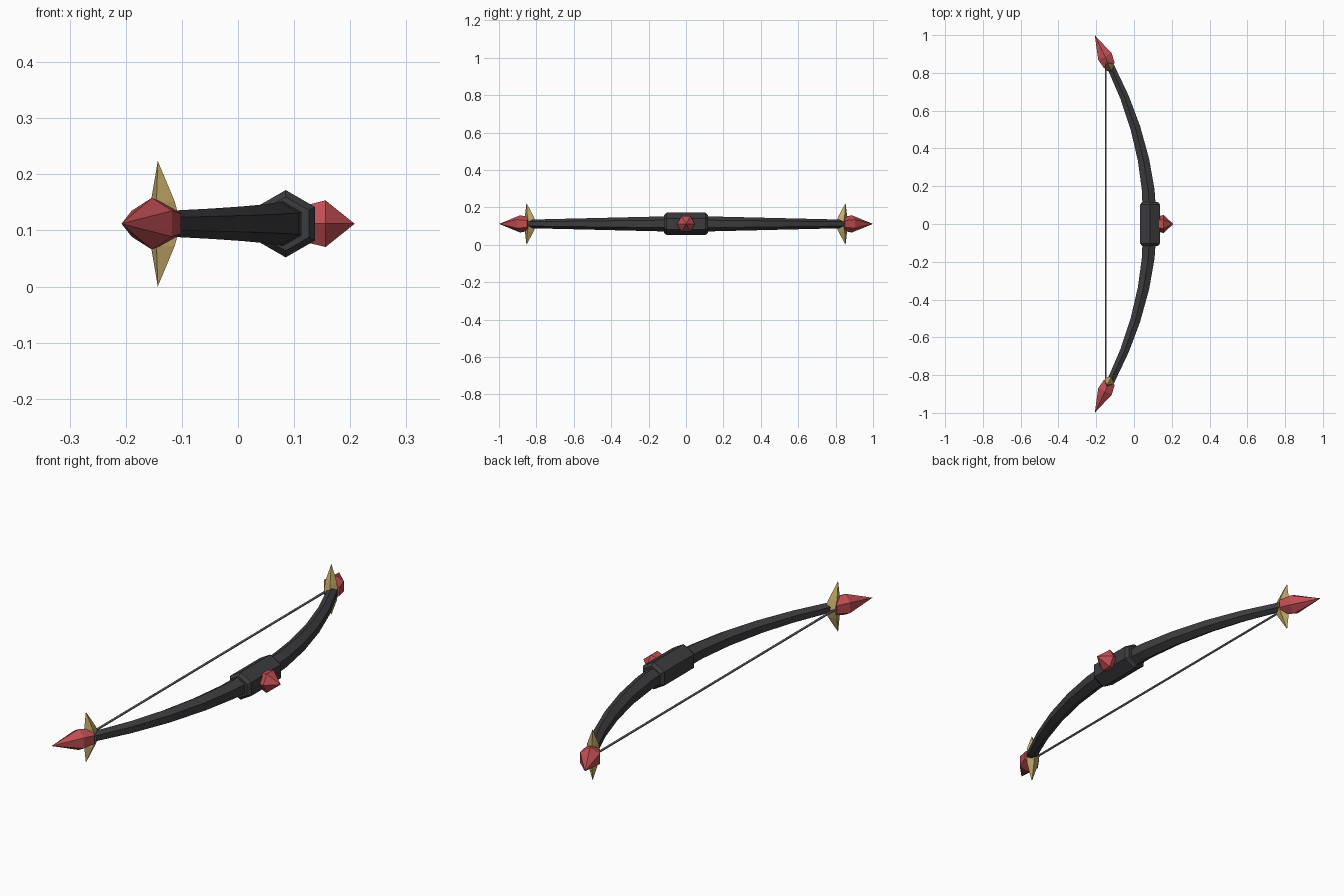
import bpy, bmesh, math
from mathutils import Vector

if "Cube" in bpy.data.objects:
    bpy.data.objects.remove(bpy.data.objects["Cube"])

Z = 0.112  # height of the bow's plane
UP = Vector((0, 0, 1))


def material(name, rgb):
    m = bpy.data.materials.new(name)
    m.diffuse_color = (*rgb, 1)
    m.use_nodes = True
    m.node_tree.nodes["Principled BSDF"].inputs["Base Color"].default_value = m.diffuse_color
    return m


DARK = material("dark", (0.045, 0.045, 0.05))
RED = material("red", (0.52, 0.075, 0.085))
GOLD = material("gold", (0.55, 0.40, 0.14))
GREY = material("string_grey", (0.2, 0.2, 0.2))


def loft(name, rings, sides, mat, mirror=False):
    """Skin rings of (centre, u axis, v axis); axes carry the radii."""
    bm = bmesh.new()
    loops = []
    for c, u, v in rings:
        if u.length < 1e-6:
            loops.append([bm.verts.new(c)])
            continue
        loops.append([bm.verts.new(c + u * math.cos(a) + v * math.sin(a))
                      for a in (2 * math.pi * i / sides for i in range(sides))])
    for a, b in zip(loops, loops[1:]):
        for i in range(sides):
            j = (i + 1) % sides
            quad = [a[i % len(a)], a[j % len(a)], b[j % len(b)], b[i % len(b)]]
            bm.faces.new(list(dict.fromkeys(quad)))
    for end in (loops[0], loops[-1]):
        if len(end) > 2:
            bm.faces.new(end)
    bmesh.ops.recalc_face_normals(bm, faces=bm.faces)
    me = bpy.data.meshes.new(name)
    bm.to_mesh(me)
    bm.free()
    me.materials.append(mat)
    ob = bpy.data.objects.new(name, me)
    bpy.context.collection.objects.link(ob)
    if mirror:
        mod = ob.modifiers.new("mirror", 'MIRROR')
        mod.use_axis = (False, True, False)
        mod.use_mirror_merge = False
    return ob


# Curved, tapered six-sided limbs
half = [0.18, 0.34, 0.51, 0.67, 0.84]
rings = []
for y in [-h for h in reversed(half)] + [0] + half:
    n = Vector((1, 0.6 * y, 0)).normalized()
    r = 0.043 - 0.024 * abs(y)
    rings.append((Vector((0.085 - 0.3 * y * y, y, Z)), UP * r, n * r))
loft("bow_limbs", rings, 6, DARK)

# Hexagonal grip with chamfered ends
X, Y = Vector((1, 0, 0)), Vector((0, 1, 0))
loft("grip", [(Vector((0.085, y, Z)), UP * r, X * r) for y, r in
              ((-0.117, 0.048), (-0.103, 0.06), (0.103, 0.06), (0.117, 0.048))], 6, DARK)

# Pointed gem on the front of the grip
loft("grip_gem", [(Vector((x, 0, Z)), Y * r, UP * r) for x, r in
                  ((0.128, 0.040), (0.156, 0.048), (0.208, 0))], 6, RED)

# Gems on the limb tips
T = Vector((-0.43, 0.9, 0)).normalized()
N = Vector((T.y, -T.x, 0))
base = Vector((-0.13, 0.837, Z))
loft("tip_gem", [(base + T * t, UP * r, N * r) for t, r in
                 ((0, 0.036), (0.055, 0.046), (0.18, 0))], 6, RED, mirror=True)

# Gold spikes above and below each tip gem
guard = []
for x, y, z, r in ((-0.143, 0.853, -0.112, 0), (-0.134, 0.838, -0.04, 0.026),
                   (-0.128, 0.828, 0, 0.032), (-0.134, 0.838, 0.04, 0.026),
                   (-0.143, 0.853, 0.112, 0)):
    guard.append((Vector((x, y, Z + z)), T * r, N * r * 0.9))
loft("tip_spikes", guard, 4, GOLD, mirror=True)

# Bowstring
loft("bowstring", [(Vector((-0.149, y, Z)), UP * 0.005, X * 0.005) for y in (-0.83, 0.83)], 6, GREY)
